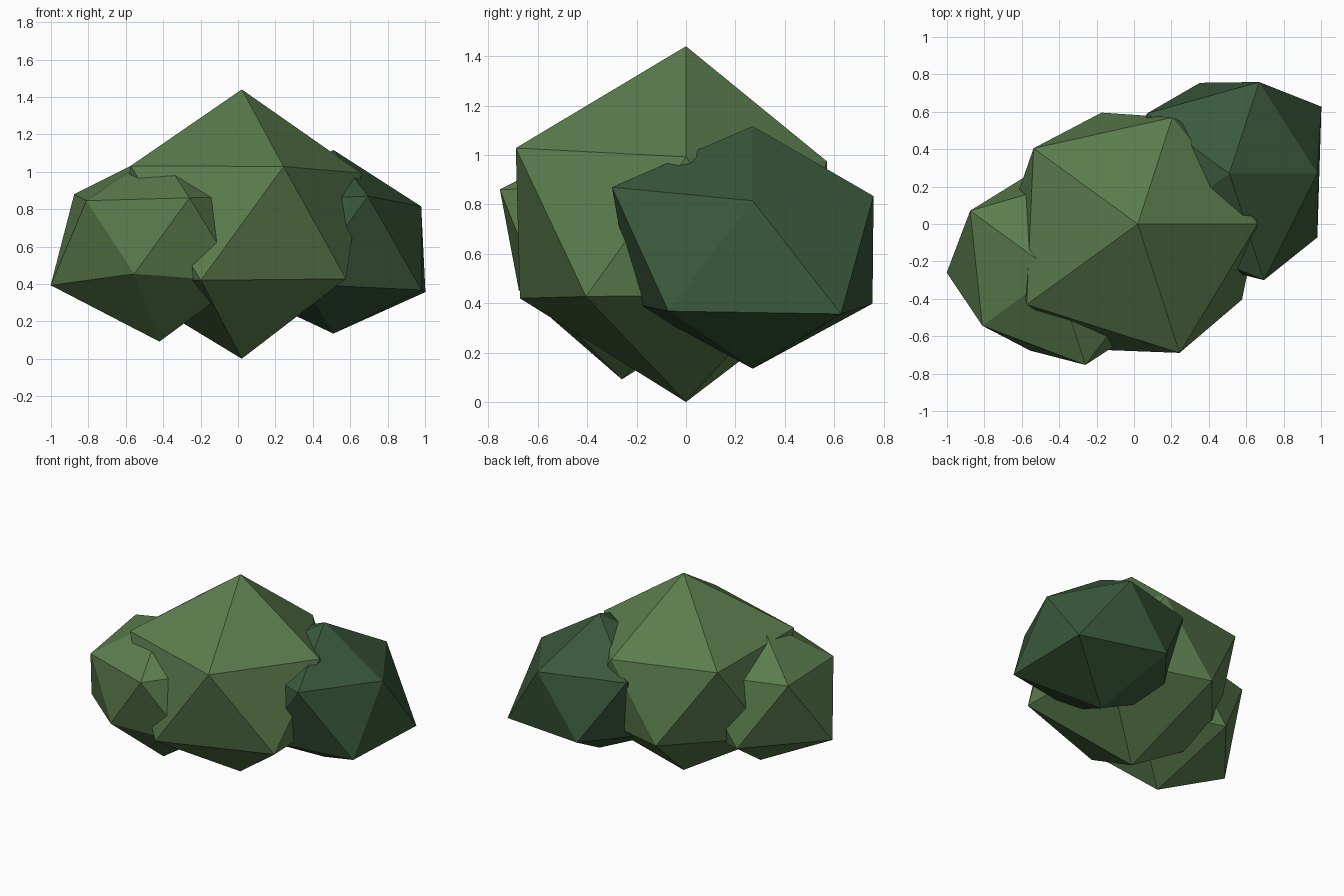
import bpy, bmesh, math

cube = bpy.data.objects.get("Cube")
if cube:
    bpy.data.objects.remove(cube, do_unlink=True)

SQUASH = 0.85  # vertical flattening shared by all clumps


def make_material(name, rgb):
    mat = bpy.data.materials.new(name)
    mat.use_nodes = True
    color = (*rgb, 1.0)
    mat.diffuse_color = color
    bsdf = next(n for n in mat.node_tree.nodes if n.type == 'BSDF_PRINCIPLED')
    bsdf.inputs["Base Color"].default_value = color
    bsdf.inputs["Roughness"].default_value = 0.9
    return mat


def ring_order(vert):
    """Bottom to top, then counter-clockwise from +x."""
    x, y, z = vert.co
    angle = (math.atan2(y, x) + 0.1) % math.tau
    return (round(z, 2), angle)


def leaf_clump(name, centre, radii, mat):
    """Squashed icosahedron with its own radius at each corner."""
    bm = bmesh.new()
    bmesh.ops.create_icosphere(bm, subdivisions=1, radius=1.0)
    for vert, radius in zip(sorted(bm.verts, key=ring_order), radii):
        vert.co = vert.co.normalized() * radius
        vert.co.z *= SQUASH
    bmesh.ops.recalc_face_normals(bm, faces=bm.faces)
    mesh = bpy.data.meshes.new(name)
    bm.to_mesh(mesh)
    bm.free()
    mesh.materials.append(mat)
    obj = bpy.data.objects.new(name, mesh)
    obj.location = centre
    bpy.context.collection.objects.link(obj)
    return obj


light_leaf = make_material("light_leaf_green", (0.105, 0.205, 0.075))
dark_leaf = make_material("dark_leaf_green", (0.042, 0.098, 0.044))

# Radii: bottom corner, lower ring, upper ring, top corner
leaf_clump("main_clump", (0.02, 0.0, 0.72),
           [0.847,
            0.75, 0.70, 0.78, 0.79, 0.77,
            0.716, 0.67, 0.77, 0.82, 0.81,
            0.847], light_leaf)

leaf_clump("front_right_clump", (-0.42, -0.26, 0.64),
           [0.645,
            0.60, 0.60, 0.65, 0.49, 0.60,
            0.60, 0.60, 0.63, 0.54, 0.58,
            0.55], light_leaf)

leaf_clump("back_left_clump", (0.51, 0.27, 0.615),
           [0.565,
            0.68, 0.57, 0.60, 0.57, 0.65,
            0.525, 0.575, 0.61, 0.60, 0.67,
            0.59], dark_leaf)
